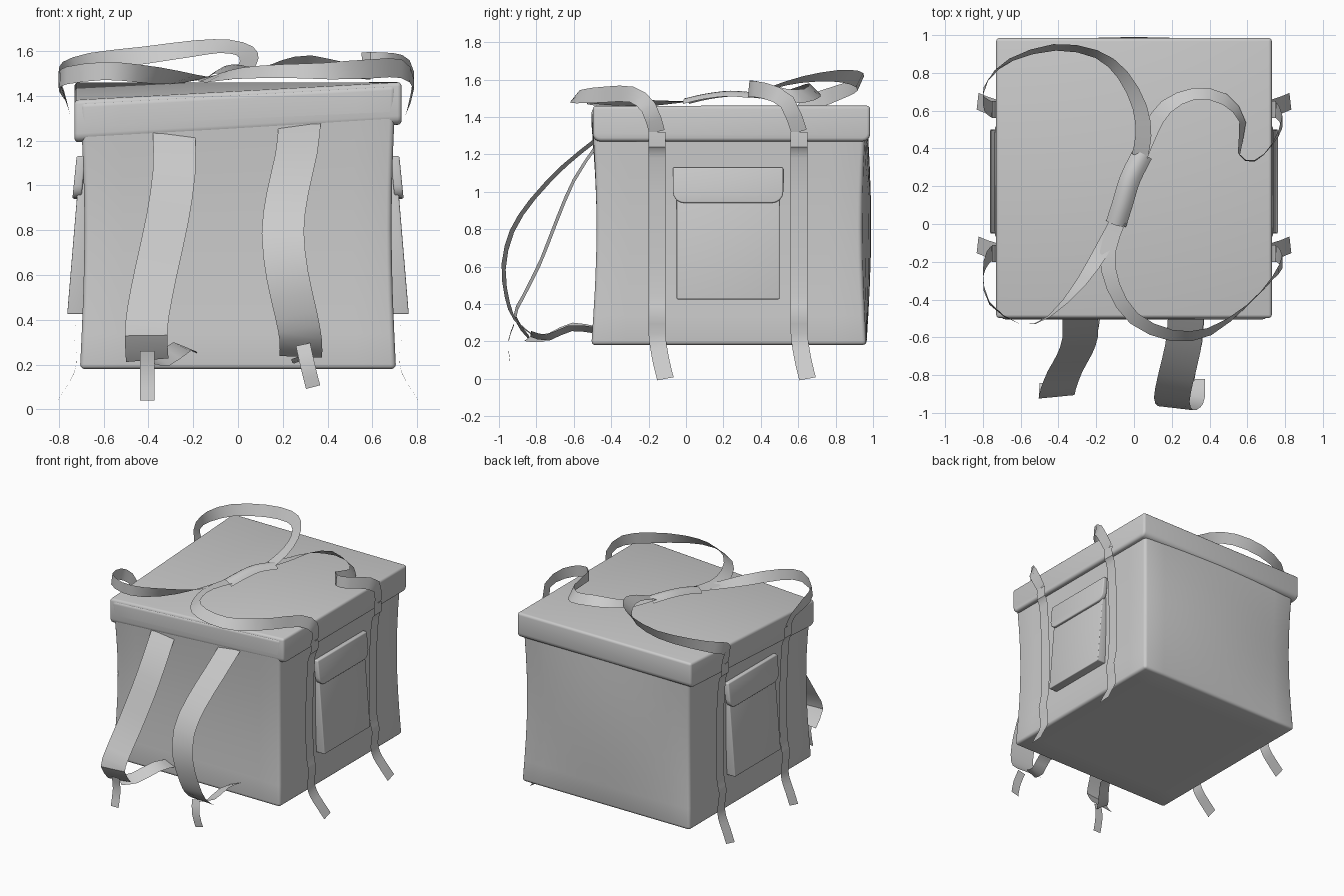
import bpy, bmesh, math
from mathutils import Vector

if "Cube" in bpy.data.objects:
    bpy.data.objects.remove(bpy.data.objects["Cube"])


def finish(name, bm, bevel=0.0, mirror=False, angle=40):
    if bevel:
        bm.normal_update()
        edges = [e for e in bm.edges if e.calc_face_angle(0) > math.radians(50)]
        bmesh.ops.bevel(bm, geom=edges, offset=bevel, segments=3, profile=0.5, affect='EDGES')
    me = bpy.data.meshes.new(name)
    bm.to_mesh(me)
    bm.free()
    ob = bpy.data.objects.new(name, me)
    bpy.context.collection.objects.link(ob)
    if mirror:
        ob.modifiers.new("Mirror", 'MIRROR')
    bpy.ops.object.select_all(action='DESELECT')
    ob.select_set(True)
    bpy.context.view_layer.objects.active = ob
    bpy.ops.object.shade_smooth_by_angle(angle=math.radians(angle))
    return ob


def prism(name, profile, a, b, place, **kw):
    """Extrude a 2D profile from a to b; place(u, v, t) gives the 3D point."""
    bm = bmesh.new()
    lo, hi = ([bm.verts.new(place(u, v, t)) for u, v in profile] for t in (a, b))
    bm.faces.new(lo)
    bm.faces.new(hi[::-1])
    n = len(profile)
    for i in range(n):
        bm.faces.new((lo[i], hi[i], hi[(i + 1) % n], lo[(i + 1) % n]))
    bmesh.ops.recalc_face_normals(bm, faces=bm.faces)
    return finish(name, bm, **kw)


def flap_profile(u0, u1, v0, v1, r):
    """Rectangle whose two lower corners are rounded."""
    pts = [(u1, v1), (u0, v1)]
    for cu, start in ((u0 + r, 180), (u1 - r, 270)):
        for k in range(5):
            a = math.radians(start + k * 22.5)
            pts.append((cu + r * math.cos(a), v0 + r + r * math.sin(a)))
    return pts


def catmull(keys, steps):
    out = []
    for i in range(len(keys) - 1):
        p = [keys[max(0, min(len(keys) - 1, i + d))] for d in (-1, 0, 1, 2)]
        for s in range(steps):
            t = s / steps
            out.append([0.5 * (2 * b + (c - a) * t + (2 * a - 5 * b + 4 * c - d) * t * t
                               + (3 * b - a - 3 * c + d) * t ** 3) for a, b, c, d in zip(*p)])
    return out + [list(keys[-1])]


def ribbon(name, keys, width, w=None, steps=2, arch=0.0, across=1, mirror=False):
    """Flat strap through keys (x, y, z[, width direction])."""
    rows = catmull([tuple(k) + (tuple(w) if w else ()) for k in keys], steps)
    bm = bmesh.new()
    prev = None
    for i, r in enumerate(rows):
        p = Vector(r[:3])
        t = (Vector(rows[min(i + 1, len(rows) - 1)][:3]) - Vector(rows[max(i - 1, 0)][:3])).normalized()
        d = Vector(r[3:])
        d = (d - t * d.dot(t)).normalized()
        n = d.cross(t)
        row = []
        for k in range(across + 1):
            u = 2 * k / across - 1
            row.append(bm.verts.new(p + d * (u * width / 2) + n * (arch * (1 - u * u))))
        if prev:
            for k in range(across):
                bm.faces.new((prev[k], prev[k + 1], row[k + 1], row[k]))
        prev = row
    return finish(name, bm, mirror=mirror)


def sag(x, y):
    """Droop of the lid toward its front left corner."""
    return 0.08 * (0.72 - x) / 1.44 * (0.98 - y) / 1.48


# Bag body: box with walls pulled in at mid height and a bulging back
bm = bmesh.new()
bmesh.ops.create_cube(bm, size=2)
bmesh.ops.subdivide_edges(bm, edges=bm.edges[:], cuts=7, use_grid_fill=True)
for v in bm.verts:
    a, b, h = v.co
    c = math.sin(math.pi * (h + 1) / 2)
    x = a * (0.705 - 0.02 * c)
    front, back = -0.506 + 0.028 * c, 0.965 - 0.025 * c + 0.05 * c * (1 - a * a)
    y = front + (back - front) * (b + 1) / 2
    z = 0.18 + 1.268 * (h + 1) / 2
    v.co = (x, y, z - sag(x, y) * max(0, h))
finish("bag_body", bm, bevel=0.022)

# Lid with hanging sides
prism("lid", flap_profile(-0.498, 0.985, 1.27, 1.46, 0.04), -0.73, 0.73,
      lambda u, v, t: (t, u, v - sag(t, u)), bevel=0.018)

# Side pockets: wedge body and rounded flap
prism("side_pocket", [(0.67, 1.11), (0.705, 1.11), (0.762, 0.425), (0.67, 0.425)], -0.05, 0.5,
      lambda u, v, t: (u, t, v), bevel=0.006, mirror=True)
prism("pocket_flap", flap_profile(-0.07, 0.52, 0.94, 1.13, 0.06), 0.68, 0.72,
      lambda u, v, t: (t + (1.13 - v) * 0.1, u, v), bevel=0.008, mirror=True)

# Side straps with loose tails at the bottom
side = [(0.75, 0, 1.32), (0.75, 0, 1.24), (0.725, 0, 1.18), (0.706, 0, 0.8), (0.712, 0, 0.45),
        (0.733, 0, 0.35), (0.72, 0, 0.24), (0.733, 0.01, 0.16), (0.78, 0.025, 0.08), (0.828, 0.045, 0)]
for label, yc in (("front", -0.155), ("rear", 0.605)):
    ribbon("side_strap_" + label, [(x, y + yc, z) for x, y, z in side], 0.09, (0, 1, 0), mirror=True)

# Carry strap loops on top
ribbon("carry_loop_rear_left", [
    (-.75, .605, 1.32, 0, 1, 0), (-.775, .62, 1.41, 0, 1, -.2), (-.80, .66, 1.47, 0, .7, -.7),
    (-.775, .76, 1.51, 0, 0, -1), (-.65, .87, 1.55, .1, -.2, -1), (-.42, .935, 1.58, 0, -.4, -.9),
    (-.2, .9, 1.61, -.2, -.4, -.8), (-.06, .79, 1.62, -.6, -.4, -.7), (.03, .62, 1.6, -.8, -.2, -.4),
    (.05, .47, 1.56, -1, 0, -.2), (.03, .36, 1.52, -1, .3, 0)], 0.085)
ribbon("carry_loop_front_right", [
    (-.085, .02, 1.485, 1, -.3, 0), (-.14, -.15, 1.48, 1, 0, .2), (-.11, -.33, 1.48, .8, .3, .5),
    (0, -.5, 1.5, .5, .6, .6), (.2, -.59, 1.51, 0, .7, .7), (.4, -.57, 1.51, -.1, .5, .9),
    (.6, -.43, 1.52, 0, .1, 1), (.73, -.29, 1.52, 0, .2, 1), (.785, -.2, 1.45, 0, .8, .5),
    (.75, -.155, 1.32, 0, 1, 0)], 0.085)
ribbon("carry_loop_front_left", [
    (-.75, -.155, 1.32, 0, 1, 0), (-.775, -.18, 1.40, 0, 1, .2), (-.80, -.27, 1.46, 0, .6, .7),
    (-.765, -.42, 1.49, 0, .2, 1), (-.6, -.53, 1.51, 0, 0, 1), (-.45, -.49, 1.5, .1, -.1, 1),
    (-.28, -.31, 1.48, .4, -.4, .6), (-.16, -.12, 1.475, .9, -.4, .2), (-.085, .02, 1.485, 1, -.3, 0)], 0.08)
ribbon("carry_loop_rear_right", [
    (.03, .36, 1.52, 1, -.3, 0), (.09, .5, 1.52, .8, -.4, .2), (.17, .62, 1.54, .6, -.6, .4),
    (.32, .69, 1.55, 0, -.7, .7), (.48, .66, 1.52, -.3, -.6, .7), (.575, .54, 1.51, -.4, 0, .9),
    (.555, .37, 1.55, -.1, .1, 1), (.64, .335, 1.55, 0, .1, 1), (.73, .42, 1.54, 0, .1, 1),
    (.785, .54, 1.48, 0, .7, .7), (.75, .605, 1.32, 0, 1, 0)], 0.085)

# Wrapped grip joining the loops
ribbon("carry_grip", [(-.095, 0, 1.47), (-.06, .11, 1.495), (-.02, .24, 1.51), (.045, .37, 1.5)],
       0.11, (1, -.3, 0), steps=3, arch=0.03, across=6)

# Shoulder straps, their lower webbing and loose tails
ribbon("shoulder_strap_right", [
    (.275, -.49, 1.27), (.26, -.65, 1.14), (.22, -.82, .96), (.2, -.93, .79), (.22, -.975, .6),
    (.26, -.955, .42), (.28, -.91, .31), (.28, -.82, .235)], 0.19, (1, -.12, 0.05))
ribbon("shoulder_strap_left", [
    (-.285, -.49, 1.23), (-.285, -.6, 1.06), (-.315, -.69, .85), (-.365, -.78, .62),
    (-.4, -.87, .44), (-.41, -.915, .33), (-.405, -.84, .22)], 0.19, (1, .1, 0))
ribbon("webbing_right", [(.28, -.83, .24), (.29, -.74, .22), (.32, -.62, .27), (.33, -.49, .26)],
       0.09, (1, 0, .4))
ribbon("webbing_left", [(-.405, -.84, .22), (-.34, -.75, .22), (-.25, -.62, .28), (-.22, -.49, .265)],
       0.09, (1, 0, -.4))
ribbon("strap_tail_right", [(.29, -.92, .29), (.31, -.95, .2), (.335, -.942, .1)], 0.065, (1, 0, .2))
ribbon("strap_tail_left", [(-.405, -.89, .26), (-.405, -.875, .16), (-.405, -.9, .04)], 0.065, (1, 0, 0))
